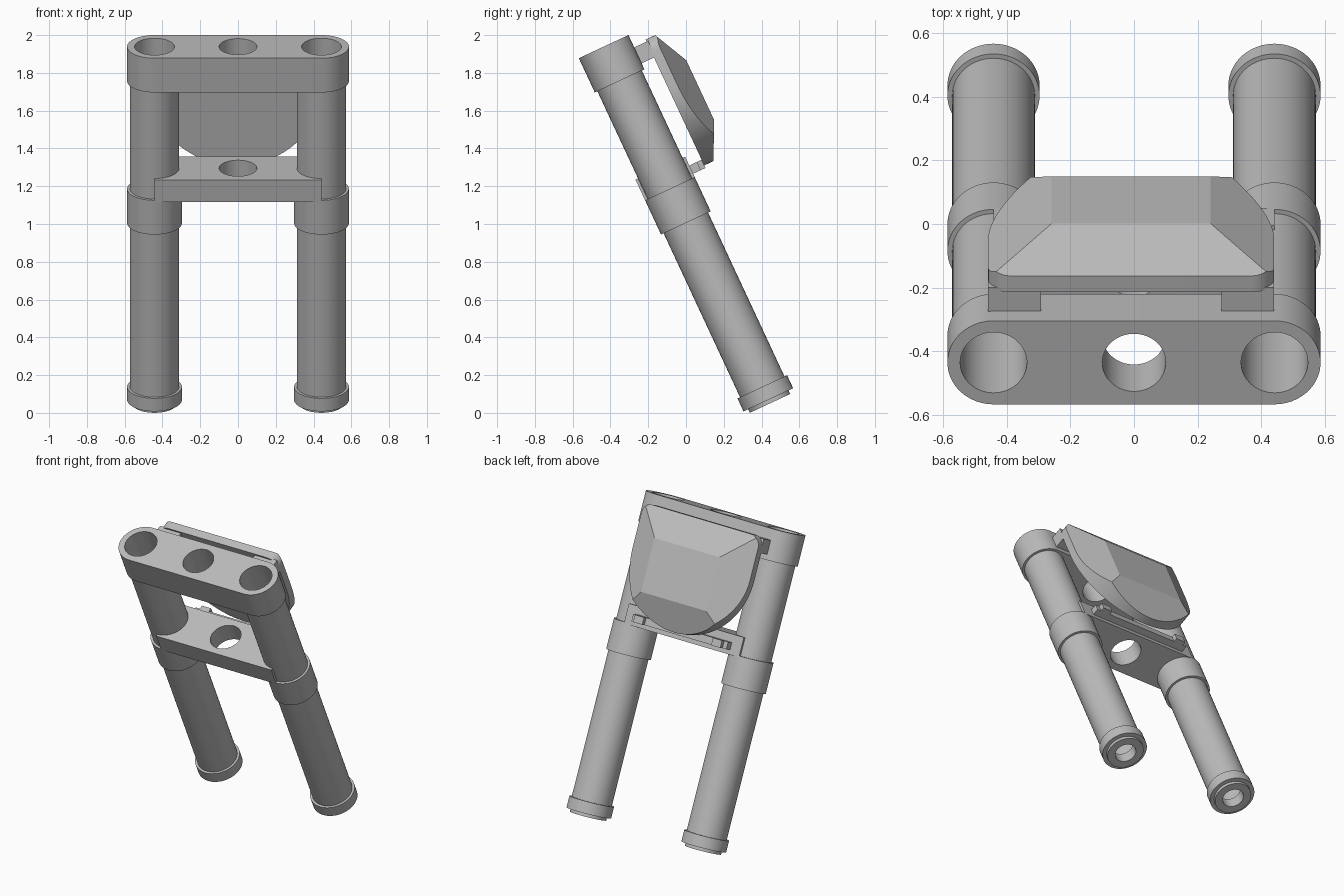
import bpy, bmesh, math
from mathutils import Vector

cube = bpy.data.objects.get("Cube")
if cube:
    bpy.data.objects.remove(cube, do_unlink=True)

grey = bpy.data.materials.new("plain grey")
grey.use_nodes = True
COLOUR = (0.5, 0.5, 0.5, 1)
grey.diffuse_color = COLOUR
grey.node_tree.nodes["Principled BSDF"].inputs["Base Color"].default_value = COLOUR

# Every part is built upright, hanging below the top clamp, then raked back
RAKE = math.radians(25)
TOP = (0, -0.436, 1.939)
FORK_X, CLAMP_R = 0.442, 0.145
BORE_R, TUBE_R = 0.105, 0.13


def finish(name, bm):
    bmesh.ops.recalc_face_normals(bm, faces=bm.faces)
    mesh = bpy.data.meshes.new(name)
    bm.to_mesh(mesh)
    bm.free()
    ob = bpy.data.objects.new(name, mesh)
    bpy.context.collection.objects.link(ob)
    mesh.materials.append(grey)
    ob.location = TOP
    ob.rotation_euler = (RAKE, 0, 0)
    bpy.context.view_layer.update()
    return ob


def activate(ob):
    bpy.ops.object.select_all(action='DESELECT')
    ob.select_set(True)
    bpy.context.view_layer.objects.active = ob


def smooth(ob):
    activate(ob)
    bpy.ops.object.shade_smooth_by_angle(angle=math.radians(30))


def arc(cx, cy, r, start, end, n):
    angles = [math.radians(start + (end - start) * i / n) for i in range(n + 1)]
    return [(cx + r * math.cos(a), cy + r * math.sin(a)) for a in angles]


def prism(points, offset):
    """Solid made by sweeping a closed outline along an offset."""
    bm = bmesh.new()
    face = bm.faces.new([bm.verts.new(p) for p in points])
    swept = bmesh.ops.extrude_face_region(bm, geom=[face])
    verts = [g for g in swept["geom"] if isinstance(g, bmesh.types.BMVert)]
    bmesh.ops.translate(bm, verts=verts, vec=offset)
    bmesh.ops.recalc_face_normals(bm, faces=bm.faces)
    return bm


def box(name, x0, x1, v0, v1, s0, s1):
    pts = [(x0, v0, -s0), (x1, v0, -s0), (x1, v1, -s0), (x0, v1, -s0)]
    return finish(name, prism(pts, (0, 0, s0 - s1)))


def turned(name, x, profile, steps=64):
    """Ring turned around a fork axis from a closed (radius, depth) profile."""
    bm = bmesh.new()
    rings = []
    for i in range(steps):
        a = math.tau * i / steps
        rings.append([bm.verts.new((x + r * math.cos(a), r * math.sin(a), -s))
                      for r, s in profile])
    n = len(profile)
    for i in range(steps):
        a, b = rings[i], rings[(i + 1) % steps]
        for j in range(n):
            k = (j + 1) % n
            bm.faces.new((a[j], a[k], b[k], b[j]))
    smooth(finish(name, bm))


def drill(ob, x, radius):
    circle = arc(x, 0, radius, 0, 360, 64)[:-1]
    cutter = finish("drill", prism([(a, b, 0.5) for a, b in circle], (0, 0, -2)))
    cutter.hide_render = True
    mod = ob.modifiers.new("hole", 'BOOLEAN')
    mod.operation, mod.solver, mod.object = 'DIFFERENCE', 'EXACT', cutter
    activate(ob)
    bpy.ops.object.modifier_apply(modifier=mod.name)
    bpy.data.objects.remove(cutter, do_unlink=True)


# Top clamp: rounded bar with two fork bores and a stem hole
outline = arc(FORK_X, 0, CLAMP_R, -90, 90, 32) + arc(-FORK_X, 0, CLAMP_R, 90, 270, 32)
top_clamp = finish("top_clamp", prism([(x, y, 0) for x, y in outline], (0, 0, -0.2)))
for x, r in ((-FORK_X, BORE_R), (0, 0.1), (FORK_X, BORE_R)):
    drill(top_clamp, x, r)
smooth(top_clamp)

# Lower clamp plate, cut away around the forks
lower_clamp = box("lower_clamp", -FORK_X, FORK_X, -CLAMP_R, CLAMP_R, 0.71, 0.84)
for x, r in ((-FORK_X, 0.125), (0, 0.1), (FORK_X, 0.125)):
    drill(lower_clamp, x, r)
smooth(lower_clamp)

# Forks: hollow tube, clamp collar and stepped foot
for side, x in (("right", -FORK_X), ("left", FORK_X)):
    turned(side + "_fork_tube", x,
           [(BORE_R, 0.19), (TUBE_R, 0.19), (TUBE_R, 2.03), (BORE_R, 2.03)])
    turned(side + "_collar", x,
           [(0.12, 0.83), (CLAMP_R, 0.83), (CLAMP_R, 1.03), (0.12, 1.03)])
    turned(side + "_foot", x,
           [(0.068, 2.01), (0.12, 2.01), (0.12, 1.987), (CLAMP_R, 1.987),
            (CLAMP_R, 2.063), (0.118, 2.063), (0.118, 2.084), (0.068, 2.084)])

# Shield: U-shaped slab whose outer face is bevelled by four sloping cuts
MID, HALF, BACK, CREST = -0.009, 0.45, 0.217, 0.366
TOP_S, ROUND = 0.06, 0.07
shield_outline = (arc(MID, -0.345, HALF, 180, 360, 48)
                  + arc(MID + HALF - ROUND, -TOP_S - ROUND, ROUND, 0, 90, 8)
                  + arc(MID - HALF + ROUND, -TOP_S - ROUND, ROUND, 90, 180, 8))
bm = prism([(x, BACK, z) for x, z in shield_outline], (0, CREST - BACK, 0))
slope = 0.49
cuts = [((MID + 0.25, CREST, 0), (slope, 1, 0)),
        ((MID - 0.25, CREST, 0), (-slope, 1, 0)),
        ((0, CREST, -0.25), (0, 1, slope)),
        ((0, CREST, -0.6), (0, 1, -slope))]
for point, normal in cuts:
    cut = bmesh.ops.bisect_plane(
        bm, geom=bm.verts[:] + bm.edges[:] + bm.faces[:], dist=1e-5,
        plane_co=point, plane_no=Vector(normal).normalized(), clear_outer=True)
    rim = [e for e in bm.edges if e.is_boundary]
    bmesh.ops.holes_fill(bm, edges=rim, sides=0)
shield = finish("shield", bm)
activate(shield)
bpy.ops.object.shade_smooth_by_angle(angle=math.radians(15))

# Arms holding the shield to the top clamp
for side, sign in (("right", -1), ("left", 1)):
    inner, outer = MID + sign * 0.284, MID + sign * HALF
    box(side + "_shield_arm", min(inner, outer), max(inner, outer),
        0.14, BACK + 0.01, TOP_S + 0.012, 0.165)
    # Small tabs between the lower bar and the shield
    x = sign * 0.3
    box(side + "_lower_tab", x - 0.035, x + 0.035, 0.18, BACK, 0.762, 0.81)

# Lower bar on the back of the lower clamp
box("lower_bar", -0.365, 0.365, 0.14, 0.19, 0.762, 0.81)
